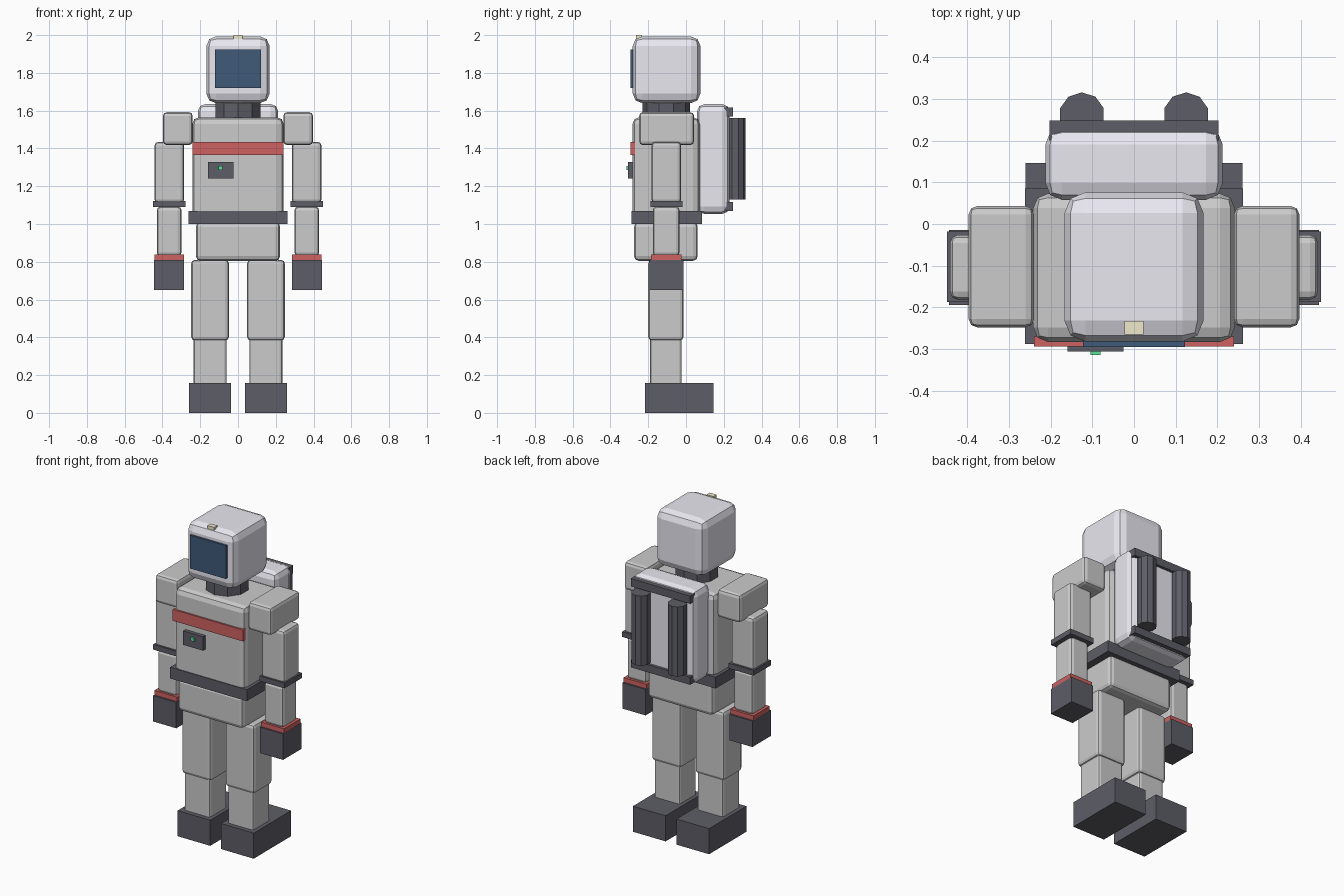
import bpy, bmesh
from mathutils import Matrix, Vector

if "Cube" in bpy.data.objects:
    bpy.data.objects.remove(bpy.data.objects["Cube"])


def material(name, r, g, b):
    m = bpy.data.materials.new(name)
    m.diffuse_color = (r, g, b, 1)
    m.use_nodes = True
    m.node_tree.nodes["Principled BSDF"].inputs["Base Color"].default_value = m.diffuse_color
    return m


SHELL = material("shell", 0.82, 0.81, 0.88)
DARK = material("dark", 0.11, 0.11, 0.135)
RED = material("red", 0.62, 0.12, 0.12)
GLASS = material("glass", 0.05, 0.1, 0.19)
GREEN = material("green", 0.1, 0.75, 0.3)
CREAM = material("cream", 0.85, 0.82, 0.6)


def finish(bm, name, mat):
    me = bpy.data.meshes.new(name)
    bm.to_mesh(me)
    bm.free()
    if mat:
        me.materials.append(mat)
    ob = bpy.data.objects.new(name, me)
    bpy.context.collection.objects.link(ob)
    return ob


def box(name, x, y, z, mat=None, bevel=0):
    """Box from (min, max) ranges with an optional two-segment bevel."""
    lo, hi = (Vector(c) for c in zip(x, y, z))
    bm = bmesh.new()
    bmesh.ops.create_cube(bm, size=1, matrix=Matrix.Translation((lo + hi) / 2)
                          @ Matrix.Diagonal((hi - lo).to_4d()))
    ob = finish(bm, name, mat)
    if bevel:
        mod = ob.modifiers.new("bevel", "BEVEL")
        mod.width = bevel
        mod.segments = 2
    return ob


def cylinder(name, x, y, z, radius, mat):
    bm = bmesh.new()
    bmesh.ops.create_cone(bm, cap_ends=True, segments=10, radius1=radius, radius2=radius,
                          depth=z[1] - z[0],
                          matrix=Matrix.Translation((x, y, (z[0] + z[1]) / 2)))
    return finish(bm, name, mat)


# Helmet
box("helmet", (-.167, .167), (-.282, .076), (1.64, 1.993), SHELL, .05)
box("visor", (-.123, .123), (-.295, -.265), (1.72, 1.925), GLASS)
box("helmet_lamp", (-.023, .023), (-.265, -.233), (1.97, 2.0), CREAM)
cylinder("neck", 0, -.105, (1.54, 1.66), .125, DARK)

# Body
box("torso", (-.242, .242), (-.283, .073), (1.03, 1.565), None, .035)
box("belt", (-.262, .262), (-.288, .085), (1.0, 1.07), DARK)
box("pelvis", (-.223, .223), (-.275, .062), (.805, 1.01), None, .025)
box("chest_stripe", (-.24, .24), (-.294, -.27), (1.365, 1.435), RED)
box("chest_panel", (-.16, -.025), (-.306, -.27), (1.242, 1.328), DARK)
box("panel_light", (-.104, -.081), (-.314, -.295), (1.285, 1.307), GREEN)

# Backpack
box("backpack", (-.213, .213), (.058, .231), (1.053, 1.635), SHELL, .04)
for label, z in (("upper", (1.57, 1.618)), ("lower", (1.07, 1.117))):
    box(label + "_backpack_rail", (-.203, .203), (.2, .249), z, DARK)

# Limbs: name, x, y, z, material, bevel (right-hand +x side, mirrored below)
LIMBS = [
    ("shoulder", (.24, .397), (-.248, .043), (1.418, 1.592), None, .02),
    ("upper_arm", (.285, .442), (-.182, -.026), (1.11, 1.435), None, .02),
    ("elbow_band", (.279, .449), (-.187, -.018), (1.09, 1.122), DARK, 0),
    ("forearm", (.299, .43), (-.176, -.034), (.83, 1.092), None, .02),
    ("wrist_band", (.287, .443), (-.184, -.024), (.808, .838), RED, 0),
    ("glove", (.286, .444), (-.194, -.014), (.65, .81), DARK, 0),
    ("thigh", (.048, .248), (-.2, -.013), (.383, .81), None, .02),
    ("shin", (.06, .236), (-.19, -.023), (.12, .4), None, .015),
    ("boot", (.037, .26), (-.218, .146), (0, .158), DARK, 0),
]
for side, s in (("left", 1), ("right", -1)):
    for name, x, y, z, mat, bevel in LIMBS:
        box(f"{side}_{name}", sorted(s * v for v in x), y, z, mat, bevel)
    cylinder(side + "_tank", s * .125, .261, (1.13, 1.56), .055, DARK)
